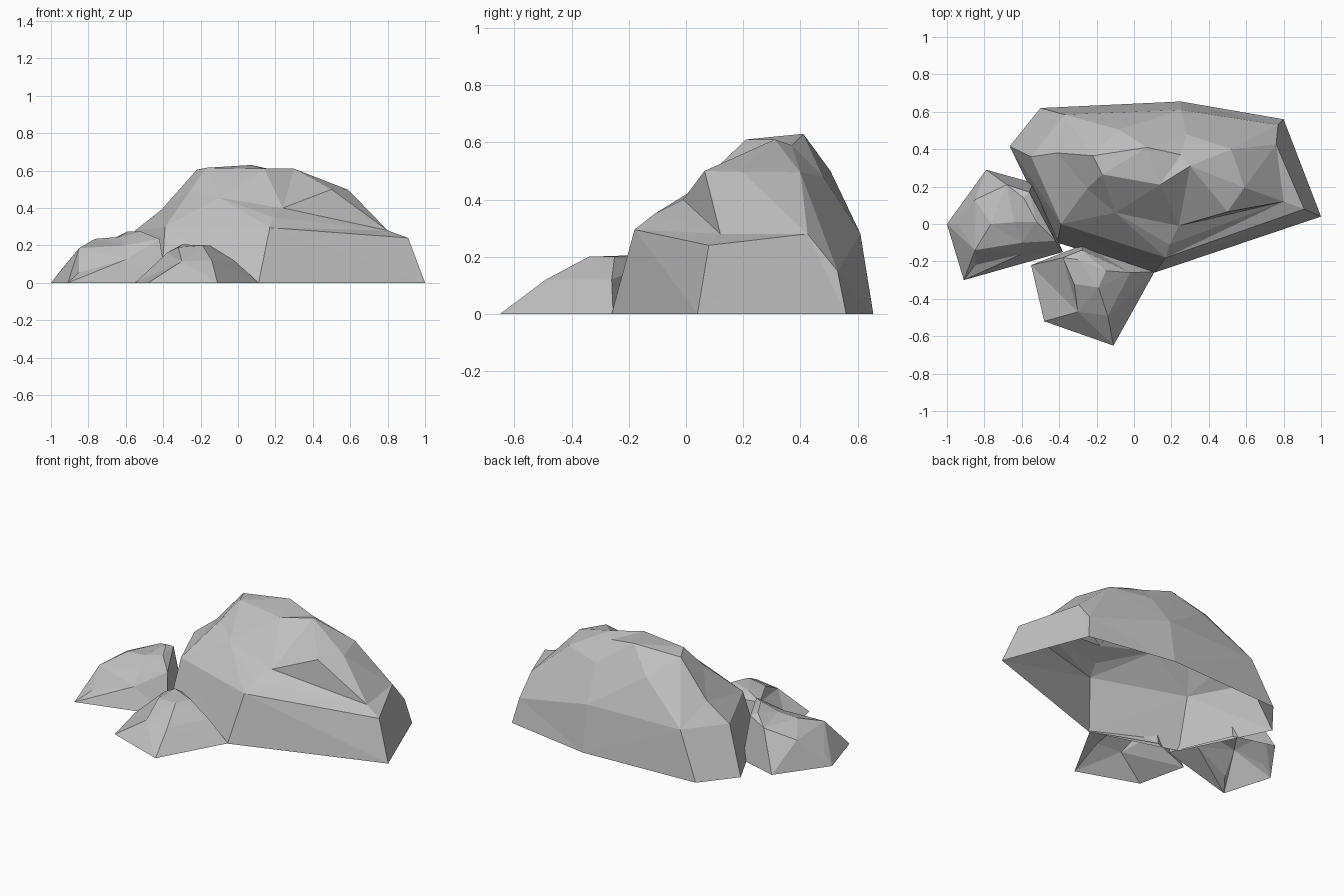
import bpy
from mathutils import Vector
from mathutils.geometry import delaunay_2d_cdt

# Remove the default cube only
default_cube = bpy.data.objects.get("Cube")
if default_cube:
    bpy.data.objects.remove(default_cube, do_unlink=True)


def make_material(name, colour):
    material = bpy.data.materials.new(name)
    material.use_nodes = True
    material.diffuse_color = colour
    shader = next(n for n in material.node_tree.nodes if n.type == "BSDF_PRINCIPLED")
    shader.inputs["Base Color"].default_value = colour
    shader.inputs["Roughness"].default_value = 0.9
    return material


stone_grey = make_material("stone grey", (0.53, 0.53, 0.53, 1.0))


def closed_loop(start, count):
    return [(start + i, start + (i + 1) % count) for i in range(count)]


def make_rock(name, footprint, shoulder, crown, ridges=()):
    """Skin a faceted, open-bottomed rock over its ground outline,
    a shoulder ring and the loose crown points.
    Ridges are pairs of points that must share an edge."""
    points = [Vector((x, y, 0)) for x, y in footprint]
    points += [Vector(p) for p in shoulder] + [Vector(p) for p in crown]

    creases = closed_loop(0, len(footprint))
    creases += closed_loop(len(footprint), len(shoulder))
    for start, end in ridges:
        creases.append((points.index(Vector(start)), points.index(Vector(end))))

    flat = [p.to_2d() for p in points]
    result = delaunay_2d_cdt(flat, creases, [], 1, 0.0001)
    coords, faces, sources = result[0], result[2], result[3]
    verts = [(co.x, co.y, points[src[0]].z if src else 0.0)
             for co, src in zip(coords, sources)]

    mesh = bpy.data.meshes.new(name)
    mesh.from_pydata(verts, [], faces)
    mesh.materials.append(stone_grey)
    mesh.validate()
    mesh.update()
    rock = bpy.data.objects.new(name, mesh)
    bpy.context.scene.collection.objects.link(rock)
    return rock


# Main boulder: steep skirt, broad shoulder and a long broken crest
east_tip = (.8, .12, .28)
front_ledge = (.24, -.01, .4)
front_lip = (.19, -.11, .35)
east_knob = (.5, .065, .5)
east_crest = (.52, .4, .495)
east_spur = (.59, .195, .497)
face_centre = (-.1, .06, .455)
west_notch = (-.25, .19, .5)
peak_west = (-.17, .265, .615)
peak_middle = (.14, .21, .61)
peak_east = (.3, .31, .61)
peak_back = (.07, .41, .63)
back_step = (.25, .37, .59)
west_crest = (-.22, .365, .605)
west_step = (-.41, .38, .39)
make_rock(
    "main_boulder",
    footprint=[(1, .04), (.8, .56), (.25, .655), (-.5, .62),
               (-.665, .415), (-.41, -.1), (.11, -.26)],
    shoulder=[(.91, .08, .24), (.76, .425, .28), (.77, .53, .15), (.25, .61, .28),
              (-.37, .585, .28), (-.55, .36, .28), (-.39, 0, .3), (.17, -.18, .295)],
    crown=[east_tip, front_ledge, front_lip, east_knob, east_crest, east_spur,
           face_centre, west_notch, peak_west, peak_middle, peak_east, peak_back,
           back_step, west_crest, west_step, (-.08, .505, .5), (.28, .48, .48)],
    ridges=[(front_ledge, east_tip), (front_lip, front_ledge),
            (front_ledge, east_knob), (east_knob, peak_east),
            (east_knob, east_spur), (east_spur, east_crest),
            (peak_east, east_crest), (peak_west, peak_middle),
            (peak_middle, peak_east), (peak_west, face_centre),
            (face_centre, front_ledge), (west_notch, face_centre),
            (west_step, west_crest), (west_crest, peak_back),
            (peak_back, back_step), (back_step, east_crest)])

# Low rock leaning against the front
make_rock(
    "front_rock",
    footprint=[(-.55, -.22), (-.48, -.52), (-.11, -.65), (.11, -.255), (-.27, -.11)],
    shoulder=[(-.3, -.47, .115), (-.14, -.49, .12), (-.02, -.26, .12),
              (-.28, -.14, .17), (-.38, -.18, .16)],
    crown=[(-.32, -.32, .19), (-.19, -.34, .2), (-.15, -.25, .2), (-.3, -.19, .205)])

# Small rock at the side, rising towards the boulder
make_rock(
    "side_rock",
    footprint=[(-1, 0), (-.91, -.3), (-.38, -.15), (-.54, .22), (-.79, .29)],
    shoulder=[(-.85, -.14, .185), (-.6, -.1, .2), (-.42, -.09, .235),
              (-.56, .17, .26), (-.68, .21, .23), (-.85, .13, .17)],
    crown=[(-.765, 0, .235), (-.64, .01, .245), (-.52, .01, .275), (-.59, .14, .275),
           (-.85, -.22, .055), (-.6, -.16, .125), (-.945, 0, .07)])
